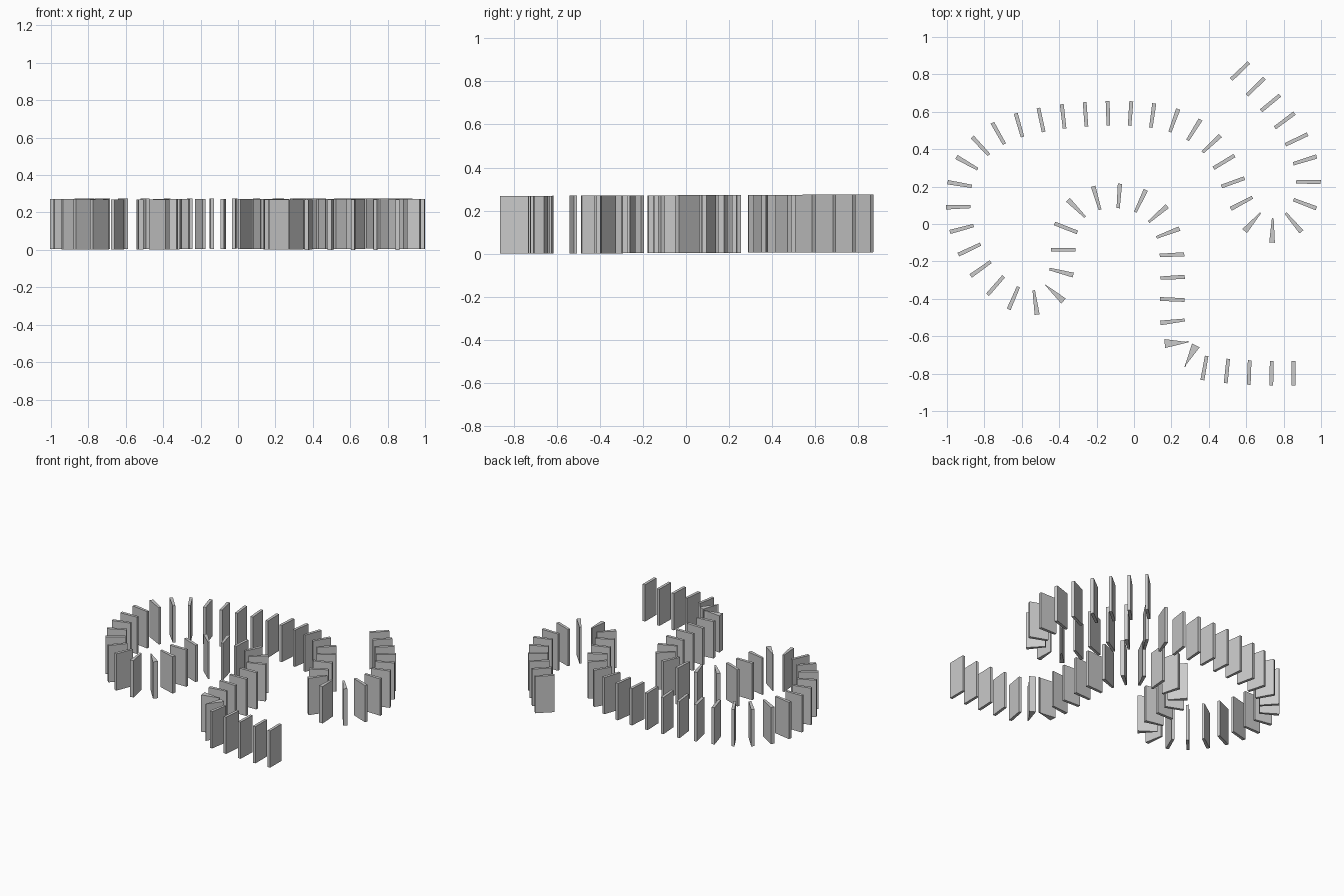
import bpy
import bmesh
import math
from mathutils import Vector

SPACING = 0.12
WIDTH = 0.131
THICKNESS = 0.02
HEIGHT = 0.268

cube = bpy.data.objects.get("Cube")
if cube:
    bpy.data.objects.remove(cube, do_unlink=True)

# One plain grey for every tile
grey = bpy.data.materials.new("light_grey")
grey.use_nodes = True
colour = (0.6, 0.6, 0.6, 1)
grey.diffuse_color = colour
grey.node_tree.nodes["Principled BSDF"].inputs["Base Color"].default_value = colour

# Winding path through the tile row: x, y and, at the sharp bend, a heading in degrees
PATH = [
    (.567, .818), (.73, .647), (.869, .452), (.933, .225), (.914, .107),
    (.853, .008), (.74, -.035), (.634, .011), (.575, .112), (.481, .332),
    (.414, .428), (.321, .503), (.214, .553), (-.019, .591), (-.259, .586),
    (-.497, .556), (-.725, .484), (-.82, .417), (-.893, .326), (-.939, .091),
    (-.88, -.136), (-.74, -.329), (-.644, -.396), (-.527, -.42), (-.425, -.369),
    (-.388, -.257), (-.364, -.021), (-.307, .083), (-.2, .139), (-.08, .15),
    (.035, .123), (.128, .053), (.182, -.048), (.206, -.286), (.206, -.521),
    (.227, -.634, -85), (.302, -.706, -28), (.377, -.77, -10), (.497, -.786),
    (.735, -.797), (.853, -.797),
]
points = [Vector(p[:2]) for p in PATH]
last = len(points) - 1


def heading(i):
    """Unit direction of the path at a control point."""
    if len(PATH[i]) == 3:
        angle = math.radians(PATH[i][2])
        return Vector((math.cos(angle), math.sin(angle)))
    if i in (0, last):
        return (points[min(i + 1, last)] - points[max(i - 1, 0)]).normalized()
    before, after = points[i] - points[i - 1], points[i + 1] - points[i]
    a, b = before.length, after.length
    return (before / a * b + after / b * a).normalized()


def sample(i, u):
    """Position and direction along one Bezier span."""
    p, q = points[i], points[i + 1]
    reach = (q - p).length / 3
    h, k = p + heading(i) * reach, q - heading(i + 1) * reach
    v = 1 - u
    position = p * v**3 + h * (3 * u * v * v) + k * (3 * u * u * v) + q * u**3
    direction = (h - p) * (v * v) + (k - h) * (2 * u * v) + (q - k) * (u * u)
    return position, direction.normalized()


def add_tile(number, i, u):
    """Upright tile whose two broad faces follow the bend of the path."""
    half = THICKNESS / 2 / (points[i + 1] - points[i]).length
    bm = bmesh.new()
    outline = []
    for step, sides in ((-half, (-1, 1)), (half, (1, -1))):
        position, direction = sample(i, u + step)
        across = Vector((-direction.y, direction.x)) * WIDTH / 2
        for side in sides:
            corner = position + across * side
            # The row climbs very slightly toward the back
            outline.append(bm.verts.new((*corner, 0.004 + 0.004 * corner.y)))
    base = bm.faces.new(outline)
    top = bmesh.ops.extrude_face_region(bm, geom=[base])["geom"]
    raised = [v for v in top if isinstance(v, bmesh.types.BMVert)]
    bmesh.ops.translate(bm, verts=raised, vec=(0, 0, HEIGHT))
    bmesh.ops.recalc_face_normals(bm, faces=bm.faces)
    name = f"domino_{number:02d}"
    mesh = bpy.data.meshes.new(name)
    bm.to_mesh(mesh)
    bm.free()
    mesh.materials.append(grey)
    bpy.context.collection.objects.link(bpy.data.objects.new(name, mesh))


# Stand tiles at even steps along every span, then close the row
number = 0
for i in range(last):
    count = max(1, round((points[i + 1] - points[i]).length / SPACING))
    for step in range(count):
        number += 1
        add_tile(number, i, step / count)
add_tile(number + 1, last - 1, 1)
